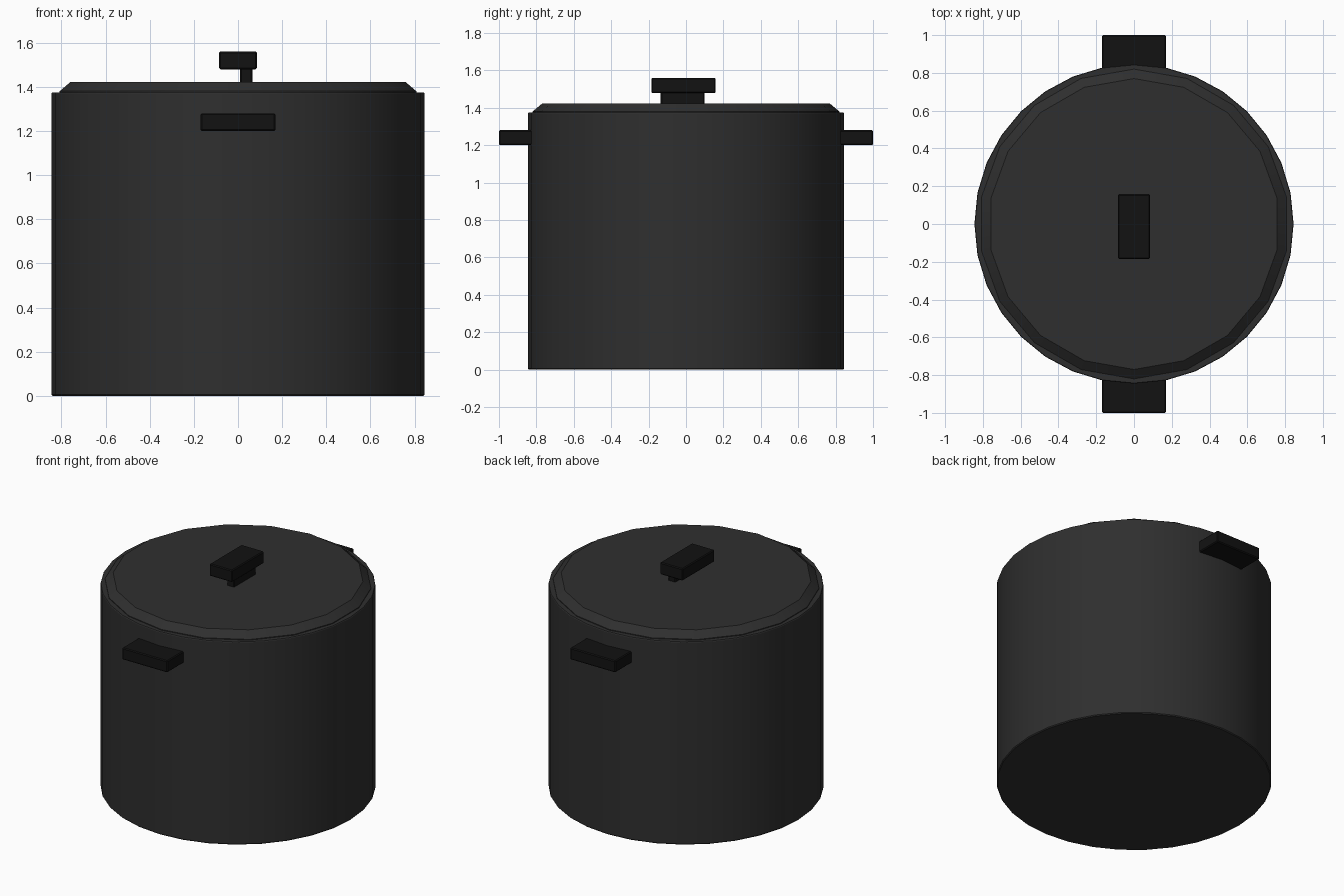
import bpy, math

if "Cube" in bpy.data.objects:
    bpy.data.objects.remove(bpy.data.objects["Cube"])

def material(name, c):
    m = bpy.data.materials.new(name)
    m.diffuse_color = (c, c, c, 1)
    m.use_nodes = True
    m.node_tree.nodes["Principled BSDF"].inputs["Base Color"].default_value = m.diffuse_color
    return m

body_mat = material("dark_metal", 0.028)
grip_mat = material("black_grip", 0.006)

def add_object(name, verts, faces, mat):
    me = bpy.data.meshes.new(name)
    me.from_pydata(verts, [], faces)
    ob = bpy.data.objects.new(name, me)
    bpy.context.collection.objects.link(ob)
    me.materials.append(mat)
    bpy.ops.object.select_all(action='DESELECT')
    ob.select_set(True)
    bpy.context.view_layer.objects.active = ob
    return ob

def lathe(name, profile, n, mat):
    """Revolve (radius, z) points about z, capping both ends; a vertex sits on -y."""
    verts = []
    for r, z in profile:
        for i in range(n):
            a = 2 * math.pi * i / n - math.pi / 2
            verts.append((r * math.cos(a), r * math.sin(a), z))
    faces = []
    for k in range(len(profile) - 1):
        for i in range(n):
            j = (i + 1) % n
            faces.append((k*n + i, k*n + j, (k+1)*n + j, (k+1)*n + i))
    faces.append(tuple(reversed(range(n))))
    last = (len(profile) - 1) * n
    faces.append(tuple(range(last, last + n)))
    ob = add_object(name, verts, faces, mat)
    bpy.ops.object.shade_smooth_by_angle(angle=math.radians(25))
    return ob

def block(name, lo, hi, mat, bevel=0.006):
    """Box between two corners with slightly softened edges."""
    bpy.ops.mesh.primitive_cube_add(size=1, location=[(a + b) / 2 for a, b in zip(lo, hi)])
    ob = bpy.context.object
    ob.name = name
    ob.scale = [b - a for a, b in zip(lo, hi)]
    bpy.ops.object.transform_apply(location=False, rotation=False, scale=True)
    ob.data.materials.append(mat)
    m = ob.modifiers.new("soft_edges", 'BEVEL')
    m.width, m.segments = bevel, 1
    return ob

# Pot: outer wall, rim, inner wall and inner floor
lathe("pot_body", [(0.84, 0), (0.845, 0.006), (0.845, 1.37), (0.842, 1.375),
                   (0.79, 1.375), (0.79, 0.04)], 32, body_mat)

# Lid: shallow disc with a sloped edge
lathe("lid", [(0.82, 1.365), (0.82, 1.38), (0.77, 1.422)], 18, body_mat)

# Side handles, front and back
for side, s in (("front", -1), ("back", 1)):
    ys = sorted((s * 0.80, s * 1.0))
    block(side + "_handle", (-0.17, ys[0], 1.20), (0.17, ys[1], 1.28), grip_mat)

# Lid handle: off-centre stem and grip bar
block("lid_handle_stem", (0.01, -0.135, 1.41), (0.065, 0.10, 1.49), grip_mat)
block("lid_handle_grip", (-0.085, -0.185, 1.478), (0.085, 0.158, 1.56), grip_mat)
